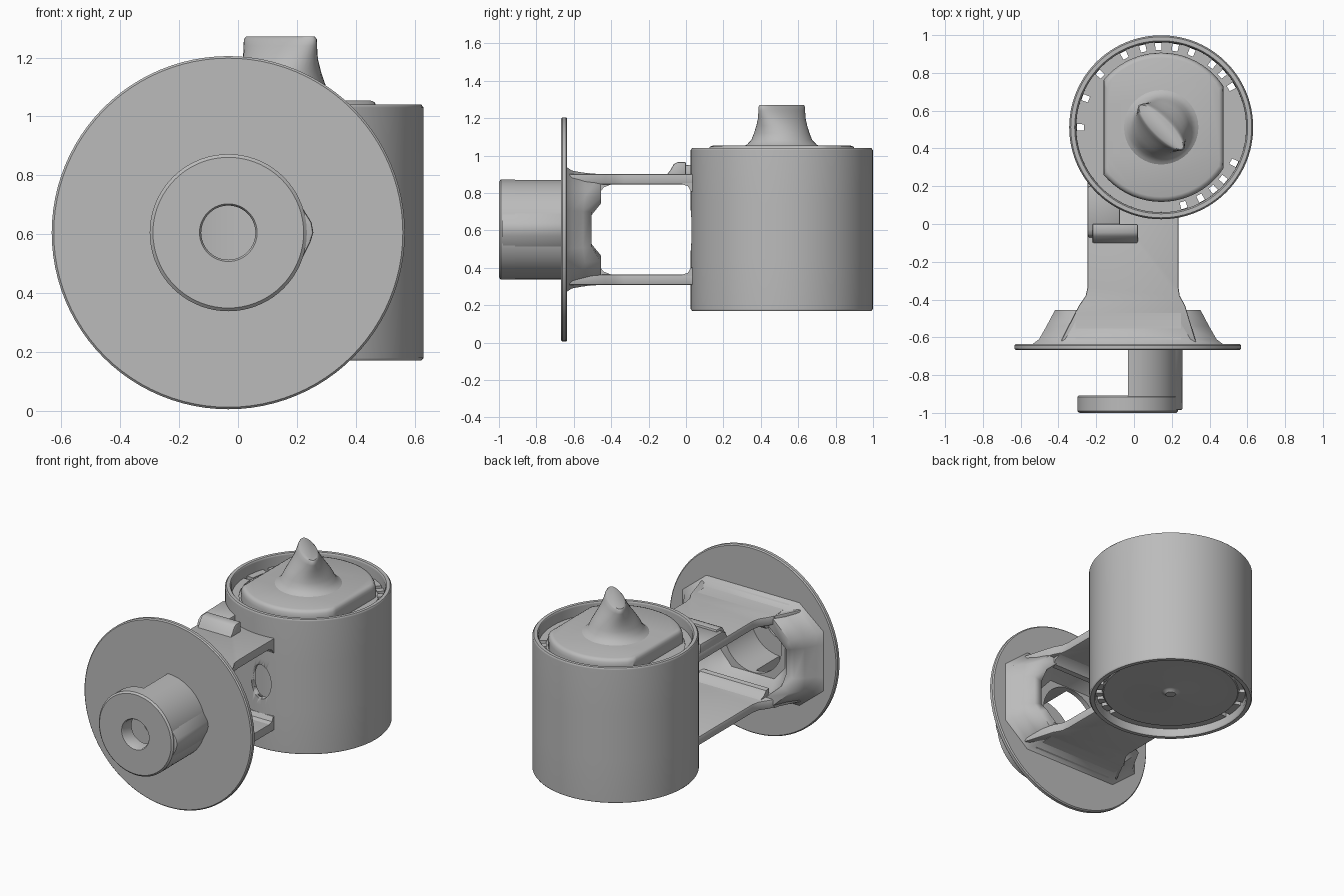
import bpy, bmesh, math

if "Cube" in bpy.data.objects:
    bpy.data.objects.remove(bpy.data.objects["Cube"])

grey = bpy.data.materials.new("plain grey")
grey.diffuse_color = (0.5, 0.5, 0.5, 1)
grey.use_nodes = True
grey.node_tree.nodes["Principled BSDF"].inputs["Base Color"].default_value = grey.diffuse_color


def finish(name, bm, angle=40):
    bmesh.ops.remove_doubles(bm, verts=bm.verts[:], dist=1e-5)
    bmesh.ops.recalc_face_normals(bm, faces=bm.faces[:])
    me = bpy.data.meshes.new(name)
    bm.to_mesh(me)
    bm.free()
    me.materials.append(grey)
    ob = bpy.data.objects.new(name, me)
    bpy.context.collection.objects.link(ob)
    bpy.ops.object.select_all(action='DESELECT')
    bpy.context.view_layer.objects.active = ob
    ob.select_set(True)
    bpy.ops.object.shade_smooth_by_angle(angle=math.radians(angle))
    return ob


def bridge(bm, rows, closed):
    """Skin quads between rows of vertices; each row is a loop."""
    pairs = list(zip(rows, rows[1:] + rows[:1])) if closed else list(zip(rows, rows[1:]))
    for a, b in pairs:
        n = len(a)
        for i in range(n):
            j = (i + 1) % n
            bm.faces.new((a[i], a[j], b[j], b[i]))


def lathe(name, profile, centre, axis='Z', a0=0, a1=360, n=72):
    """Revolve a closed (radius, height) profile about a vertical or y axis."""
    bm = bmesh.new()
    full = a1 - a0 >= 360
    rows = []
    for k in range(n if full else n + 1):
        t = math.radians(a0 + (a1 - a0) * k / n)
        u, v = math.cos(t), math.sin(t)
        rows.append([bm.verts.new((centre[0] + r * u, centre[1] + r * v, h) if axis == 'Z'
                                  else (centre[0] + r * u, h, centre[1] + r * v))
                     for r, h in profile])
    bridge(bm, rows, full)
    if not full:
        bm.faces.new(rows[0])
        bm.faces.new(rows[-1])
    return finish(name, bm)


def stack(name, loops, angle=40):
    """Loft a solid through horizontal loops of points, capped at both ends."""
    bm = bmesh.new()
    rows = [[bm.verts.new(p) for p in loop] for loop in loops]
    bridge(bm, rows, False)
    bm.faces.new(rows[0])
    bm.faces.new(rows[-1])
    return finish(name, bm, angle)


def prism(name, outline, axis, lo, hi, bevel=0.0):
    """Extrude an outline: (x,y) along Z, (y,z) along X, (x,z) along Y."""
    put = {'Z': lambda a, b, c: (a, b, c), 'X': lambda a, b, c: (c, a, b),
           'Y': lambda a, b, c: (a, c, b)}[axis]
    bm = bmesh.new()
    rows = [[bm.verts.new(put(a, b, c)) for a, b in outline] for c in (lo, hi)]
    bridge(bm, rows, False)
    for r in rows:
        bm.faces.new(r)
    bmesh.ops.recalc_face_normals(bm, faces=bm.faces[:])
    if bevel:
        edges = [e for e in bm.edges if e.calc_face_angle(0) > 0.6]
        bmesh.ops.bevel(bm, geom=edges, offset=bevel, segments=2, profile=0.5, affect='EDGES')
    return finish(name, bm)


def ellipse(cx, cy, a, b, n=48):
    return [(cx + a * math.cos(2 * math.pi * i / n), cy + b * math.sin(2 * math.pi * i / n))
            for i in range(n)]


DC = (0.144, 0.512)      # drum axis (x, y)
FC = (-0.033, 0.605)     # flange axis (x, z)

# Drum: open shell with an oval port facing the flange
drum = lathe("drum_shell", [(0.447, 0.18), (0.455, 0.17), (0.479, 0.17), (0.487, 0.18), (0.487, 0.45),
                            (0.487, 0.75), (0.487, 1.03), (0.479, 1.04), (0.458, 1.04), (0.45, 1.03)], DC, n=96)
port = prism("port_cutter", ellipse(0.145, 0.60, 0.07, 0.11), 'Y', -0.05, 0.12)
port.hide_render = True
port.hide_viewport = True
cut = drum.modifiers.new("port", 'BOOLEAN')
cut.object = port
cut.operation = 'DIFFERENCE'
cut.solver = 'EXACT'
even = drum.modifiers.new("even shading", 'WEIGHTED_NORMAL')
even.keep_sharp = True

# Core inside the drum, with a small boss below
lathe("drum_core", [(0, 0.2), (0.03, 0.2), (0.045, 0.213), (0.06, 0.215), (0.4, 0.215), (0.41, 0.225),
                    (0.41, 0.965), (0, 0.965)], DC)

# Slotted rims joining core and shell
slots = [-74, -61, -50, -40, -26, 30, 41, 51, 68, 80, 92, 103, 117, 139, 159, 180]
for label, lo, hi in (("upper", 0.93, 0.97), ("lower", 0.22, 0.25)):
    for i, s in enumerate(slots):
        e = slots[i + 1] if i + 1 < len(slots) else slots[0] + 360
        lathe(f"{label}_rim_{i}", [(0.405, lo), (0.455, lo), (0.455, hi), (0.405, hi)],
              DC, 'Z', s + 2.2, e - 2.2, max(2, int((e - s) / 5)))

# Lid with two flattened sides and a rolled edge
lid = [(max(-0.305, min(0.33, x)), y) for x, y in ellipse(0, 0, 0.395, 0.395, 64)]
stack("lid", [[(DC[0] + x * k, DC[1] + y * k, z) for x, y in lid]
              for z, k in ((0.95, 1.0), (1.015, 1.0), (1.035, 0.99), (1.048, 0.97), (1.054, 0.93))])

# Knob: flared round foot blending into a diagonal grip blade
c = math.sqrt(0.5)
stack("knob", [[(DC[0] + c * (u + v), DC[1] + c * (v - u), z) for u, v in ellipse(0, 0, a, b, 40)]
               for z, a, b in ((1.045, 0.215, 0.215), (1.06, 0.185, 0.185), (1.085, 0.162, 0.162),
                               (1.12, 0.152, 0.145), (1.16, 0.152, 0.118), (1.20, 0.157, 0.088),
                               (1.24, 0.165, 0.064), (1.262, 0.167, 0.054), (1.271, 0.16, 0.044))], 50)

# Flange disc, open in the middle towards the half tube
lathe("flange", [(0.205, -0.668), (0.593, -0.668), (0.6, -0.661), (0.6, -0.642), (0.593, -0.635), (0.205, -0.635)],
      FC, 'Y', n=96)

# Front hub: pierced face plate carried by a half tube, with a side ridge
lathe("hub_plate", [(0.092, -0.992), (0.098, -1.0), (0.256, -1.0), (0.267, -0.99), (0.267, -0.915),
                    (0.26, -0.908), (0.092, -0.908)], FC, 'Y')
lathe("hub_half_tube", [(0.205, -0.92), (0.266, -0.92), (0.266, -0.65), (0.205, -0.65)],
      FC, 'Y', -90, 90, 36)
prism("hub_ridge", [(0.17, 0.47), (0.205, 0.49), (0.245, 0.57), (0.256, 0.605), (0.25, 0.64),
                    (0.2, 0.72), (0.17, 0.73)], 'Y', -0.985, -0.66, 0.008)

# Hollow collar behind the flange, its side walls notched at mid height
bm = bmesh.new()
rows = []
for w, h, y, notch in ((0.51, 0.335, -0.64, 0), (0.47, 0.315, -0.61, 0), (0.43, 0.302, -0.54, 0.01),
                       (0.385, 0.295, -0.455, 0.05), (0.33, 0.24, -0.455, 0.05),
                       (0.285, 0.23, -0.56, 0.01), (0.225, 0.207, -0.64, 0)):
    quarter = [(w, 0.32 * h, notch), (w, 0.58 * h, 0), (0.66 * w, h, 0)]
    loop = (quarter + [(-x, z, d) for x, z, d in reversed(quarter)]
            + [(-x, -z, d) for x, z, d in quarter] + [(x, -z, d) for x, z, d in reversed(quarter)])
    rows.append([bm.verts.new((FC[0] + x, y - d, FC[1] + z)) for x, z, d in loop])
bridge(bm, rows, True)
finish("collar", bm, 60)

# Two arms linking flange and drum, with rounded inner corners
arm = [(-0.40, -0.645), (-0.29, -0.43), (-0.256, -0.38), (-0.245, -0.33), (-0.245, 0.25),
       (0.235, 0.25), (0.235, -0.33), (0.242, -0.38), (0.27, -0.43), (0.335, -0.645)]
for label, s in (("upper", 1), ("lower", -1)):
    z = lambda d: 0.605 + s * d
    lo, hi = sorted((z(0.24), z(0.297)))
    prism(f"{label}_arm", arm, 'Z', lo, hi, 0.008)
    fillet = [(-0.49, z(0.26)), (-0.49, z(0.195)), (-0.46, z(0.2)),
              (-0.44, z(0.225)), (-0.40, z(0.241)), (-0.40, z(0.26))]
    prism(f"{label}_arm_fillet", fillet, 'X', -0.25, 0.24)
    root = [(-0.02, z(0.26)), (-0.02, z(0.241)), (0.01, z(0.232)), (0.025, z(0.205)), (0.06, z(0.2)), (0.06, z(0.26))]
    prism(f"{label}_arm_root", root, 'X', 0.02, 0.235)
    flare = [(-0.65, z(0.28)), (-0.65, z(0.335)), (-0.63, z(0.322)), (-0.58, z(0.307)),
             (-0.46, z(0.296)), (-0.46, z(0.28))]
    prism(f"{label}_arm_flare", flare, 'X', -0.31, 0.25)

# Small latch block on the upper arm
prism("latch_block", [(-0.075, 0.89), (-0.06, 0.93), (-0.03, 0.95), (0.2, 0.955), (0.2, 0.89)],
      'X', -0.245, -0.075, 0.008)
prism("latch_tab", [(-0.11, 0.89), (-0.085, 0.92), (-0.065, 0.955), (-0.045, 0.965), (0.0, 0.965), (0.0, 0.89)],
      'X', -0.22, 0.02, 0.006)
